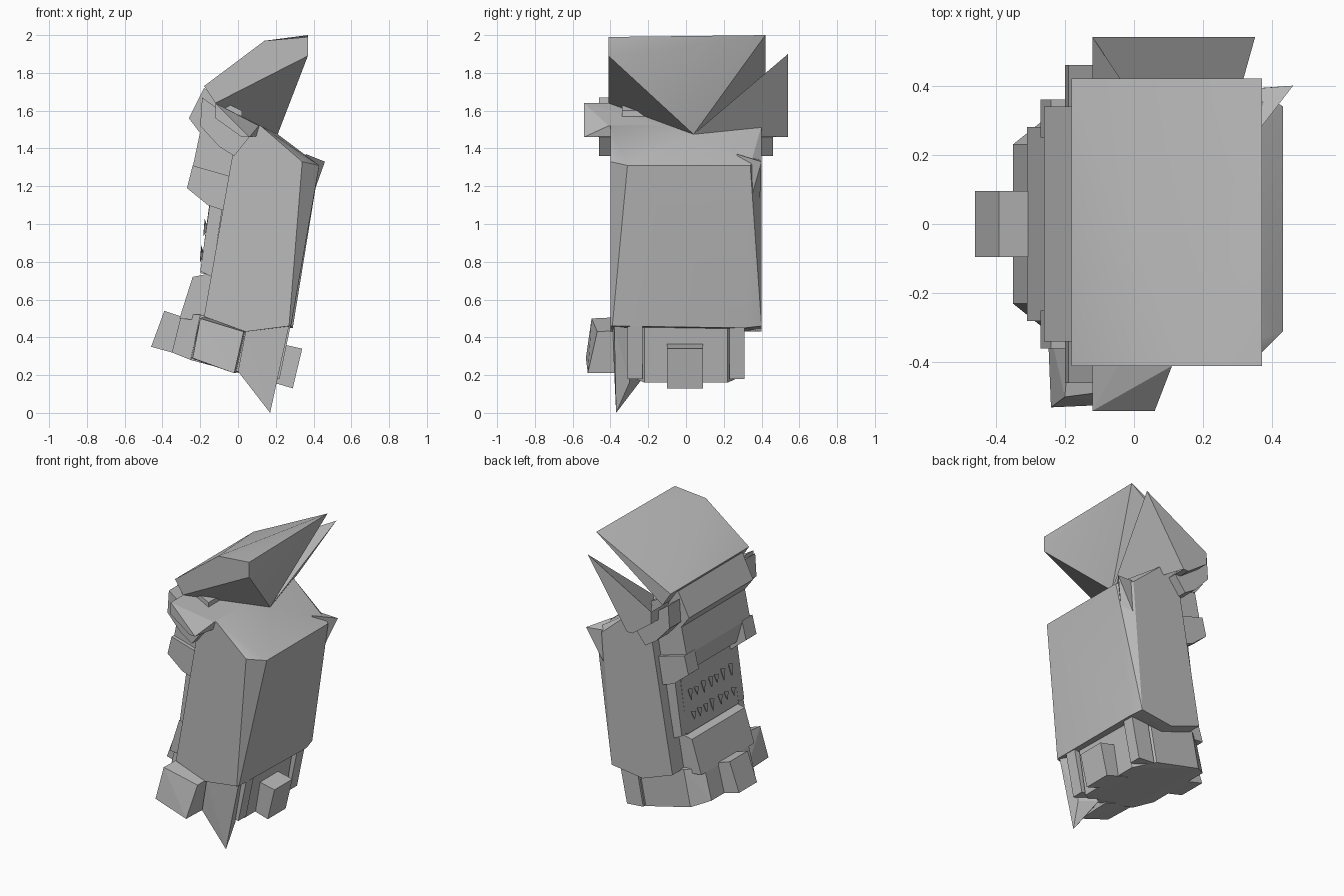
import bpy, bmesh, math, random

if "Cube" in bpy.data.objects:
    bpy.data.objects.remove(bpy.data.objects["Cube"])

random.seed(4)
stone = bpy.data.materials.new("grey_stone")
stone.diffuse_color = (0.5, 0.5, 0.5, 1)
stone.use_nodes = True
stone.node_tree.nodes["Principled BSDF"].inputs["Base Color"].default_value = stone.diffuse_color


def select(ob):
    bpy.ops.object.select_all(action='DESELECT')
    ob.select_set(True)
    bpy.context.view_layer.objects.active = ob


def finish(name, bm, smooth=False):
    bmesh.ops.recalc_face_normals(bm, faces=bm.faces)
    me = bpy.data.meshes.new(name)
    bm.to_mesh(me)
    bm.free()
    me.materials.append(stone)
    ob = bpy.data.objects.new(name, me)
    bpy.context.collection.objects.link(ob)
    if smooth:
        select(ob)
        bpy.ops.object.shade_smooth_by_angle(angle=math.radians(30))
    return ob


def prism(name, profile, y0, y1):
    """Extrude an x,z outline from y0 to y1."""
    bm = bmesh.new()
    a = [bm.verts.new((x, y0, z)) for x, z in profile]
    b = [bm.verts.new((x, y1, z)) for x, z in profile]
    bm.faces.new(a)
    bm.faces.new(b[::-1])
    for i in range(len(a)):
        j = (i + 1) % len(a)
        bm.faces.new((a[i], b[i], b[j], a[j]))
    return finish(name, bm)


def hull(name, points, smooth=False):
    bm = bmesh.new()
    vs = [bm.verts.new(p) for p in points]
    res = bmesh.ops.convex_hull(bm, input=vs)
    junk = {v for v in res["geom_interior"] + res["geom_unused"]
            if isinstance(v, bmesh.types.BMVert)}
    bmesh.ops.delete(bm, geom=list(junk), context='VERTS')
    bmesh.ops.dissolve_limit(bm, angle_limit=0.01, verts=bm.verts, edges=bm.edges)
    return finish(name, bm, smooth)


def fuse(main, parts):
    """Union parts into main so no walls are left inside."""
    select(main)
    for p in parts:
        mod = main.modifiers.new("union", 'BOOLEAN')
        mod.operation, mod.solver, mod.object = 'UNION', 'EXACT', p
        bpy.ops.object.modifier_apply(modifier=mod.name)
        bpy.data.objects.remove(p)


# Point where the broken facets of the top meet
C = (0.21, 0.04, 1.475)

# Leaning shaft, with the right wall flaring out at its top
front = [(0.0, 1.53), (0.12, 1.52), (0.34, 1.33), (0.27, 0.46),
         (0.04, 0.43), (-0.18, 0.51), (-0.08, 1.07), (-0.03, 1.33)]
shaft = hull("shaft", [(x, y, z) for x, z in front for y in (-0.40, 0.40)]
             + [C, (0.43, -0.31, 1.31), (0.43, 0.34, 1.31),
                (0.28, -0.39, 0.46), (0.29, 0.31, 0.45)], True)
body_parts = [hull("wall_corner_splinter", [(0.36, 0.27, 1.37), (0.46, 0.40, 1.33),
                                            (0.33, 0.39, 1.34), (0.32, 0.39, 1.10),
                                            (0.36, 0.32, 1.05)])]

# Sloping roof cap, its underside narrowing to the meeting point
roof = hull("roof", [(-0.18, -0.41, 1.73), (0.14, -0.41, 1.97), (0.37, -0.41, 1.99),
                     (0.37, -0.41, 1.89), (-0.12, -0.41, 1.64), (-0.18, 0.42, 1.73),
                     (0.37, 0.42, 2.0), (-0.12, 0.42, 1.64), C], True)

# Back splinter and front shelf, both running in to the meeting point
body_parts += [
    hull("back_splinter", [C, (-0.12, 0.54, 1.64), (0.35, 0.54, 1.90), (0.06, 0.54, 1.46)]),
    hull("front_shelf", [C, (-0.12, -0.54, 1.64), (0.06, -0.54, 1.46), (-0.12, -0.38, 1.64),
                         (0.11, -0.41, 1.52)])]

base_parts = []
for side, lab in ((-1, "front"), (1, "back")):
    # Brackets under the roof, then ends of the ledges and grille
    body_parts += [
        prism(lab + "_bracket", [(-0.12, 1.64), (0.06, 1.46), (0.02, 1.46), (-0.12, 1.56)],
              side * 0.54, side * 0.35),
        prism(lab + "_side_block", [(-0.19, 1.67), (-0.12, 1.62), (0.06, 1.46), (-0.02, 1.36),
                                    (-0.10, 1.41), (-0.2, 1.52)], side * 0.46, side * 0.33),
        prism(lab + "_lintel_end", [(-0.24, 1.31), (-0.27, 1.19), (-0.16, 1.10),
                                    (-0.07, 1.07), (-0.03, 1.25)], side * 0.36, side * 0.25),
        prism(lab + "_grille_post", [(-0.15, 1.1), (-0.08, 1.1), (-0.14, 0.72),
                                     (-0.20, 0.75)], side * 0.33, side * 0.27)]
    # Corner blocks of the base
    base_parts.append(
        prism(lab + "_right_block", [(0.15, 0.45), (0.28, 0.47), (0.22, 0.18), (0.10, 0.19)],
              side * 0.31, side * 0.23))

# Stepped ledges on the left wall, and the panel between them
body_parts += [
    prism("cornice", [(-0.18, 1.72), (-0.26, 1.56), (-0.2, 1.48), (0.02, 1.42), (0.02, 1.6),
                      (-0.1, 1.66)], -0.34, 0.34),
    prism("upper_ledge", [(-0.2, 1.49), (-0.24, 1.30), (-0.20, 1.16), (-0.08, 1.09),
                          (0.02, 1.4), (0.0, 1.5)], -0.335, 0.335),
    prism("sill", [(-0.31, 0.50), (-0.24, 0.72), (-0.14, 0.74), (-0.05, 0.6), (-0.1, 0.48)],
          -0.28, 0.28),
    prism("grille_panel", [(-0.15, 1.12), (-0.05, 1.12), (-0.1, 0.72), (-0.20, 0.74)],
          -0.275, 0.275)]

# Two rows of small chips on the panel
for row in range(2):
    for k in range(7):
        y = -0.22 + k * 0.07 + random.uniform(-0.01, 0.01)
        z = 0.84 + row * 0.14
        x = -0.20 + (z - 0.74) * 0.13
        h = random.uniform(0.03, 0.05)
        hull("grille_chip", [(x - 0.015, y, z - h), (x - 0.008, y + 0.03, z + h),
                             (x - 0.008, y - 0.02, z + h * 0.6), (x + 0.01, y, z)])

# Tilted many-sided base
half = [(-0.35, 0.23, 0.32, 0.52), (-0.25, 0.31, 0.28, 0.52),
        (0.08, 0.31, 0.20, 0.46), (0.20, 0.22, 0.16, 0.46)]
base = hull("base", [(x + (0.05 if z == hi else 0), s * y, z)
                     for x, y, lo, hi in half for s in (-1, 1) for z in (lo, hi)])

# Buttresses around the base
base_parts += [
    prism("left_buttress", [(-0.46, 0.35), (-0.39, 0.54), (-0.30, 0.51), (-0.28, 0.4),
                            (-0.35, 0.32)], -0.095, 0.095),
    prism("right_buttress", [(0.16, 0.38), (0.34, 0.34), (0.29, 0.13), (0.12, 0.18)],
          -0.10, 0.09),
    hull("front_buttress", [(-0.24, -0.53, 0.29), (-0.20, -0.50, 0.50), (-0.02, -0.52, 0.21),
                            (0.03, -0.47, 0.43), (-0.25, -0.28, 0.29), (-0.18, -0.28, 0.51),
                            (-0.01, -0.28, 0.21), (0.04, -0.28, 0.44)]),
    # Pointed shard at the lower front corner
    hull("lower_shard", [(0.17, -0.37, 0.0), (0.04, -0.39, 0.43), (0.27, -0.38, 0.46),
                         (0.0, -0.38, 0.22), (0.08, -0.24, 0.17), (0.19, -0.30, 0.16),
                         (0.24, -0.30, 0.45)])]

fuse(shaft, body_parts + [roof] + [base] + base_parts)
shaft.name = "tower"
